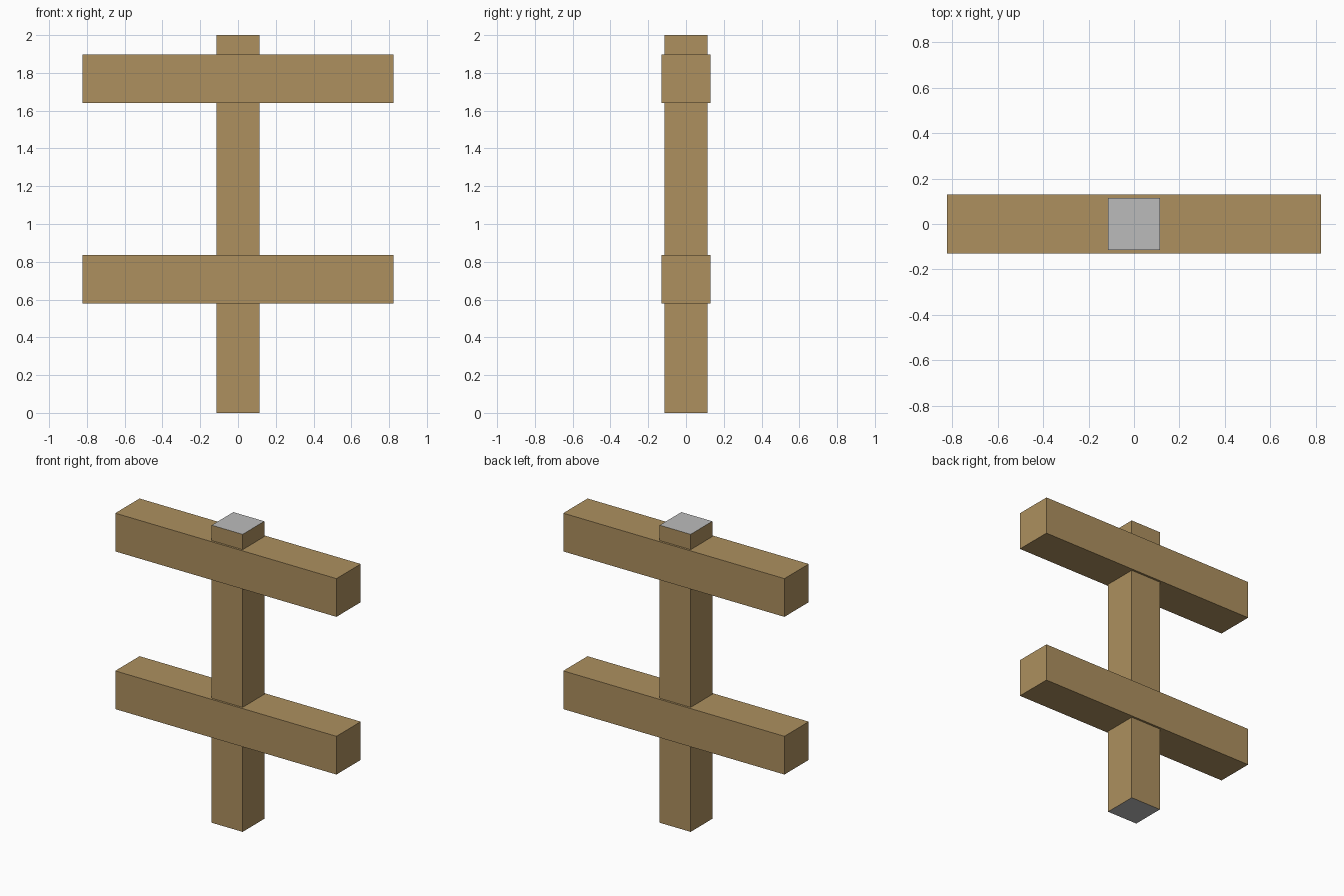
import bpy
import bmesh
from mathutils import Matrix, Vector

cube = bpy.data.objects.get("Cube")
if cube:
    bpy.data.objects.remove(cube, do_unlink=True)


def material(name, rgb):
    mat = bpy.data.materials.new(name)
    mat.use_nodes = True
    color = (*rgb, 1)
    mat.diffuse_color = color
    mat.node_tree.nodes["Principled BSDF"].inputs["Base Color"].default_value = color
    return mat


wood = material("brown wood", (0.418, 0.279, 0.114))
end_grey = material("grey end", (0.5, 0.5, 0.5))


def beam(name, size, bottom, mats):
    """Box beam centred on the z axis, standing on the given height."""
    bm = bmesh.new()
    place = Matrix.Translation((0, 0, bottom + size[2] / 2))
    bmesh.ops.create_cube(bm, size=1, matrix=place @ Matrix.Diagonal(Vector((*size, 1))))
    bm.normal_update()
    # End faces take the second material where the beam has one
    if len(mats) > 1:
        for face in bm.faces:
            face.material_index = int(abs(face.normal.z) > 0.5)
    mesh = bpy.data.meshes.new(name)
    bm.to_mesh(mesh)
    bm.free()
    for mat in mats:
        mesh.materials.append(mat)
    obj = bpy.data.objects.new(name, mesh)
    bpy.context.collection.objects.link(obj)
    return obj


# Upright post with grey ends
beam("post", (0.23, 0.23, 2), 0, [wood, end_grey])

# Two wider rails crossing the post
for name, bottom in (("lower_rail", 0.58), ("upper_rail", 1.64)):
    beam(name, (1.645, 0.258, 0.257), bottom, [wood])
